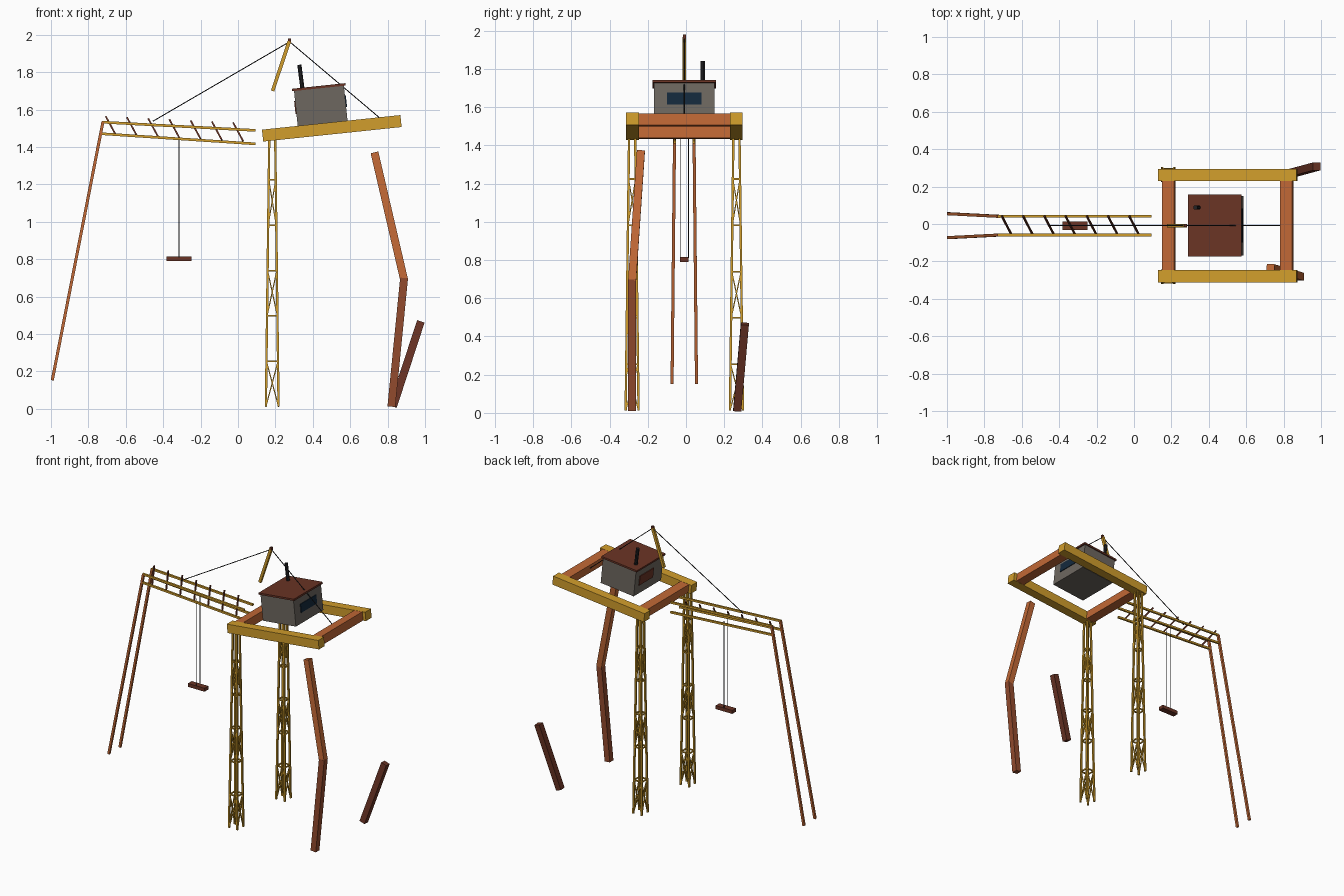
import bpy, math
from mathutils import Vector, Matrix

if "Cube" in bpy.data.objects:
    bpy.data.objects.remove(bpy.data.objects["Cube"])

CY = -0.009                  # centre line of the machine
TILT = math.radians(-6)      # platform slopes up towards +x


def mat(name, rgb):
    m = bpy.data.materials.new(name)
    m.diffuse_color = (*rgb, 1)
    m.use_nodes = True
    m.node_tree.nodes["Principled BSDF"].inputs["Base Color"].default_value = m.diffuse_color
    return m


YELLOW = mat("yellow paint", (0.64, 0.34, 0.025))
ORANGE = mat("orange rust", (0.53, 0.137, 0.036))
RUST = mat("brown rust", (0.29, 0.069, 0.027))
DARK = mat("dark rust", (0.145, 0.034, 0.018))
GREY = mat("grey cabin", (0.155, 0.137, 0.117))
GLASS = mat("dark glass", (0.007, 0.022, 0.045))
BLACK = mat("black iron", (0.016, 0.016, 0.018))


def mesh_object(name, parts, material):
    """parts: list of (matrix, sides); sides 4 = unit cube, else unit prism"""
    verts, faces = [], []
    for matrix, sides in parts:
        base = len(verts)
        r = math.sqrt(0.5) if sides == 4 else 0.5
        for z in (-0.5, 0.5):
            for i in range(sides):
                a = 2 * math.pi * (i + 0.5) / sides
                verts.append(matrix @ Vector((r * math.cos(a), r * math.sin(a), z)))
        faces.append([base + i for i in reversed(range(sides))])
        faces.append([base + sides + i for i in range(sides)])
        for i in range(sides):
            j = (i + 1) % sides
            faces.append([base + i, base + j, base + sides + j, base + sides + i])
    me = bpy.data.meshes.new(name)
    me.from_pydata(verts, [], faces)
    me.materials.append(material)
    ob = bpy.data.objects.new(name, me)
    bpy.context.collection.objects.link(ob)
    return ob


def box(centre, size, tilt=0.0):
    return (Matrix.Translation(centre) @ Matrix.Rotation(tilt, 4, 'Y')
            @ Matrix.Diagonal((*size, 1)), 4)


def bar(a, b, width, sides=4):
    """Straight bar from a to b, its sides aligned with the y axis"""
    a, b = Vector(a), Vector(b)
    z = (b - a).normalized()
    ref = Vector((0, 1, 0)) if abs(z.y) < 0.9 else Vector((0, 0, 1))
    x = ref.cross(z).normalized()
    rot = Matrix((x, z.cross(x), z)).transposed().to_4x4()
    return (Matrix.Translation((a + b) / 2) @ rot
            @ Matrix.Diagonal((width, width, (b - a).length, 1)), sides)


def on_deck(u, v, w):
    """Point in the tilted platform frame: along, across, above"""
    return Vector((0.5015, CY, 1.50)) + Matrix.Rotation(TILT, 3, 'Y') @ Vector((u, v, w))


# Platform frame
mesh_object("platform_side_beams",
            [box(on_deck(0, s * 0.271, 0), (0.744, 0.066, 0.064), TILT) for s in (-1, 1)], YELLOW)
mesh_object("platform_cross_beams",
            [box(on_deck(u, 0, 0), (0.066, 0.48, 0.062), TILT) for u in (-0.318, 0.316)], ORANGE)

# Cabin with roof, window, rear patch and chimney
FLOOR = 0.032
U = -0.046
mesh_object("cabin", [box(on_deck(U, 0, FLOOR + 0.094), (0.268, 0.317, 0.188), TILT)], GREY)
mesh_object("cabin_roof", [box(on_deck(U, 0, FLOOR + 0.194), (0.288, 0.332, 0.013), TILT)], DARK)
mesh_object("cabin_window", [box(on_deck(U + 0.135, 0, FLOOR + 0.105), (0.008, 0.182, 0.062), TILT)], GLASS)
mesh_object("cabin_rear_patch", [box(on_deck(U - 0.135, 0.03, FLOOR + 0.1), (0.008, 0.16, 0.07), TILT)], DARK)
mesh_object("chimney", [bar((0.346, 0.088, 1.70), (0.328, 0.088, 1.84), 0.024, 8)], BLACK)

# Mast and stay cables
mesh_object("mast", [bar((0.185, CY, 1.70), (0.274, CY, 1.965), 0.019)], YELLOW)
mesh_object("mast_cap", [box((0.276, CY, 1.968), (0.016, 0.016, 0.022))], DARK)
mesh_object("stay_cables", [bar((0.276, CY, 1.963), end, 0.006, 6)
                            for end in ((-0.455, CY, 1.538), (0.80, CY, 1.52))], BLACK)

# Lattice towers: tapered corner posts, rings, crosses in every other bay
TX, TOP, FOOT = 0.183, 1.44, 0.012
CORNERS = [(-1, -1), (1, -1), (1, 1), (-1, 1)]


def tower_point(side, corner, z):
    h = 0.034 + (0.016 - 0.034) * z / TOP
    return (TX + corner[0] * h, CY + side * 0.273 + corner[1] * h, z)


posts, braces = [], []
for side in (-1, 1):
    for i, c in enumerate(CORNERS):
        n = CORNERS[(i + 1) % 4]
        posts.append(bar(tower_point(side, c, FOOT), tower_point(side, c, TOP), 0.012))
        for k in range(1, 6):
            z = 0.012 + 0.2424 * k
            braces.append(bar(tower_point(side, c, z), tower_point(side, n, z), 0.008))
        for k in (0, 2, 4):
            z0, z1 = 0.012 + 0.2424 * k, 0.012 + 0.2424 * (k + 1)
            braces.append(bar(tower_point(side, c, z0), tower_point(side, n, z1), 0.006))
            braces.append(bar(tower_point(side, n, z0), tower_point(side, c, z1), 0.006))
mesh_object("tower_posts", posts, YELLOW)
mesh_object("tower_braces", braces, YELLOW)

# Boom: four rails and slanted rungs
rails = []
for s in (-1, 1):
    y = CY + s * 0.05
    rails.append(bar((-0.727, y, 1.533), (0.094, y, 1.489), 0.014))
    rails.append(bar((-0.727, y, 1.471), (0.094, y, 1.417), 0.014))
mesh_object("boom_rails", rails, YELLOW)
rungs = []
for i in range(7):
    x, z = -0.706 + 0.1135 * i, 1.562 - 0.0056 * i
    rungs.append(bar((x, CY + 0.05, z), (x + 0.052, CY - 0.05, z - 0.096), 0.009))
mesh_object("boom_rungs", rungs, DARK)

# Boom end legs
mesh_object("boom_legs", [bar((-0.722, CY + s * 0.05, 1.535), (-0.993, CY + s * 0.064, 0.153), 0.016)
                          for s in (-1, 1)], ORANGE)

# Hanging load
mesh_object("hoist_cables", [bar((-0.316, CY + s * 0.021, 1.45), (-0.316, CY + s * 0.021, 0.81), 0.005, 6)
                             for s in (-1, 1)], BLACK)
mesh_object("hoist_block", [box((-0.316, CY, 0.802), (0.134, 0.044, 0.025))], DARK)

# Broken rear legs
mesh_object("broken_leg_upper", [bar((0.73, -0.236, 1.37), (0.888, -0.282, 0.69), 0.042)], ORANGE)
mesh_object("broken_leg_lower", [bar((0.888, -0.282, 0.70), (0.82, -0.282, 0.012), 0.042)], RUST)
mesh_object("broken_leg_stump", [bar((0.829, 0.268, 0.014), (0.977, 0.308, 0.466), 0.042)], DARK)
